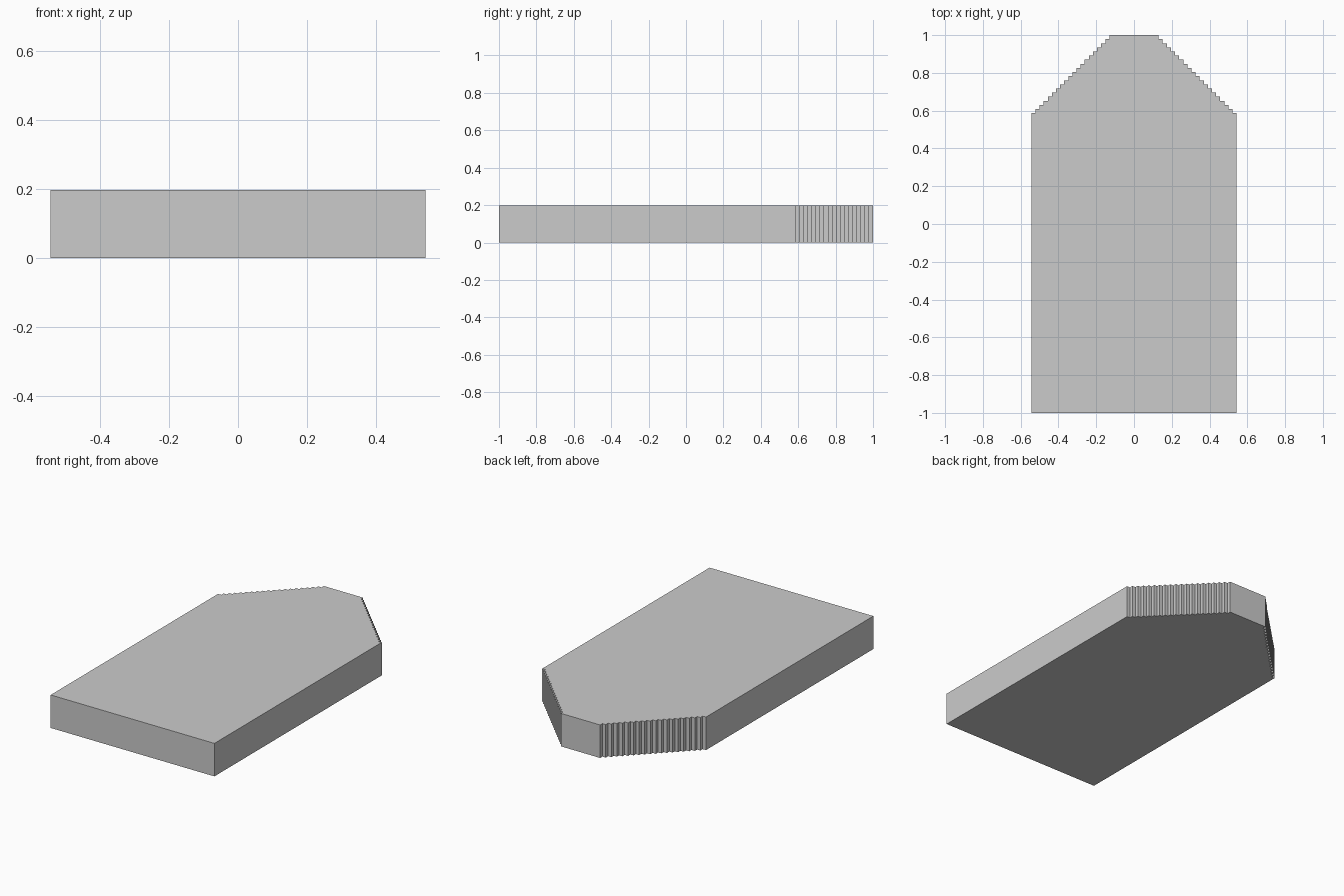
import bpy, bmesh

if "Cube" in bpy.data.objects:
    bpy.data.objects.remove(bpy.data.objects["Cube"])

STEP = 2 / 92          # size of one stair notch
HALF = 25 * STEP       # half width of the slab
NOTCHES = 19
HEIGHT = 0.198

# Right half of the outline: straight side, then a fine staircase to the blunt nose
right = [(HALF, -1.0)]
for i in range(NOTCHES):
    y = 1 - (NOTCHES - i) * STEP
    x = HALF - i * STEP
    right += [(x, y), (x - STEP, y)]
right.append((HALF - NOTCHES * STEP, 1.0))
outline = right + [(-x, y) for x, y in reversed(right)]

# Extrude the outline into the slab
bm = bmesh.new()
base = bm.faces.new([bm.verts.new((x, y, 0)) for x, y in outline])
top = bmesh.ops.extrude_face_region(bm, geom=[base], use_keep_orig=True)
bmesh.ops.translate(bm, vec=(0, 0, HEIGHT),
                    verts=[g for g in top["geom"] if isinstance(g, bmesh.types.BMVert)])
bmesh.ops.recalc_face_normals(bm, faces=bm.faces)
mesh = bpy.data.meshes.new("stepped_nose_slab")
bm.to_mesh(mesh)
bm.free()
bpy.context.collection.objects.link(bpy.data.objects.new("stepped_nose_slab", mesh))
